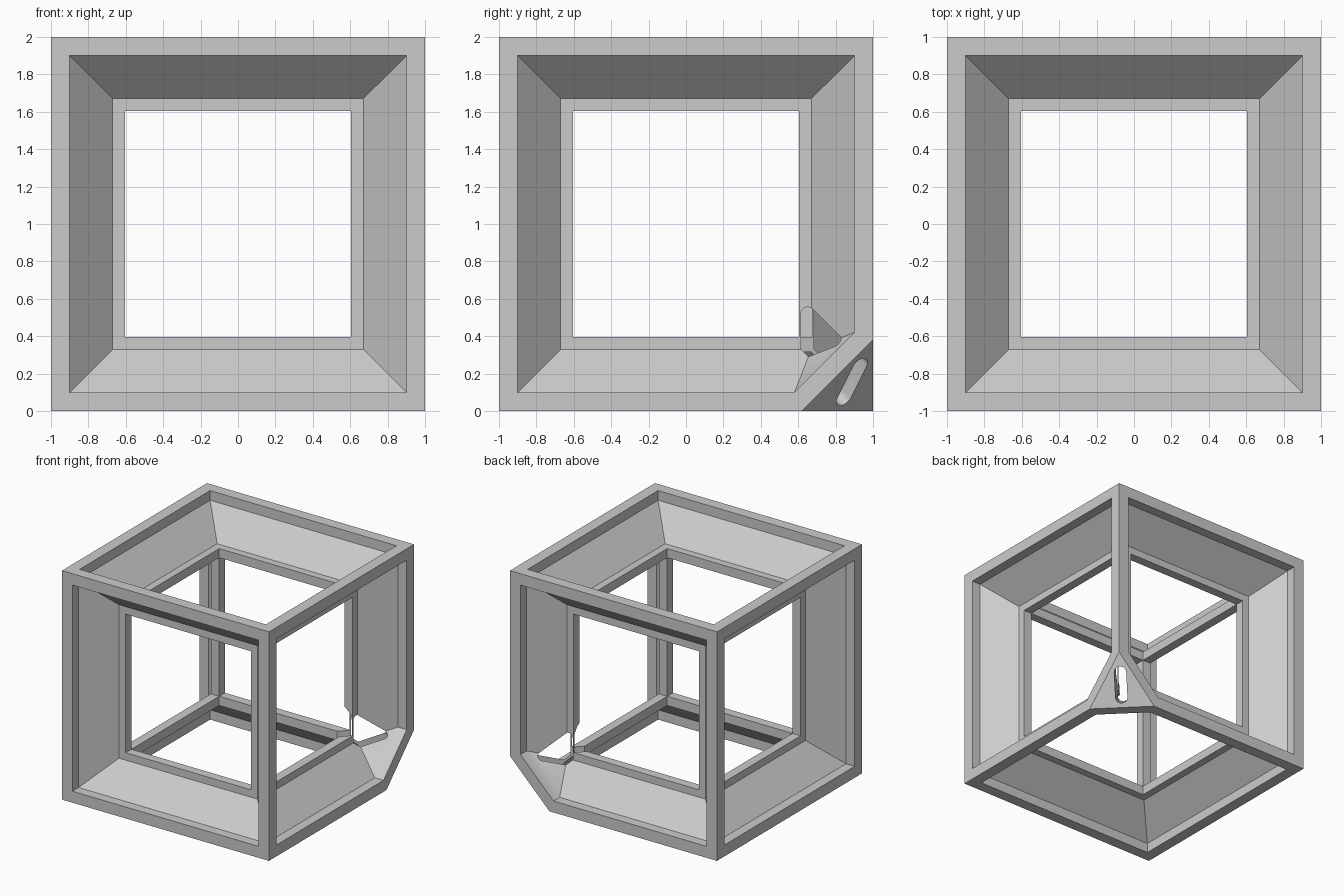
import bpy, bmesh, math
from mathutils import Vector
from itertools import product

if "Cube" in bpy.data.objects:
    bpy.data.objects.remove(bpy.data.objects["Cube"])

CUT = (1, 1, -1)                    # chamfered corner, relative to the cube centre
CENTRE = Vector((0, 0, 1))
RIM, LIP, SHELF, OPEN = 0.9, 0.085, 0.315, 0.605   # rim half width, lip depth, shelf depth, opening half width
SHELF_HALF = 0.67


def hull(name, points):
    """Convex solid around points given relative to the cube centre."""
    bm = bmesh.new()
    for p in points:
        bm.verts.new(Vector(p) + CENTRE)
    res = bmesh.ops.convex_hull(bm, input=bm.verts)
    loose = [v for v in bm.verts if not v.link_faces]
    bmesh.ops.delete(bm, geom=loose, context='VERTS')
    bmesh.ops.dissolve_limit(bm, angle_limit=0.01, verts=bm.verts, edges=bm.edges)
    bmesh.ops.recalc_face_normals(bm, faces=bm.faces)
    me = bpy.data.meshes.new(name)
    bm.to_mesh(me)
    bm.free()
    ob = bpy.data.objects.new(name, me)
    bpy.context.collection.objects.link(ob)
    return ob


cutters = []

# Outer cube with one corner sliced off
corners = [c for c in product((-1, 1), repeat=3) if c != CUT]
for i in range(3):
    p = list(CUT)
    p[i] *= 0.62
    corners.append(p)
frame = hull("cube_frame", corners)

# Tapered recess in each face
for i, s in product(range(3), (-1, 1)):
    j, k = (i + 1) % 3, (i + 2) % 3

    def at(a, b, depth):
        p = [0, 0, 0]
        p[i], p[j], p[k] = s * (1 - depth), a, b
        return p

    pts = []
    for a, b in product((-1, 1), repeat=2):
        clipped = s == CUT[i] and (a, b) == (CUT[j], CUT[k])
        rim = [(0.58, RIM), (RIM, 0.58)] if clipped else [(RIM, RIM)]
        for u, v in rim:
            pts += [at(a * u, b * v, -0.2), at(a * u, b * v, LIP)]
        pts.append(at(a * SHELF_HALF, b * SHELF_HALF, SHELF))
    cutters.append(hull("recess_cutter", pts))

# Square openings through the three axes
for i in range(3):
    size = [OPEN] * 3
    size[i] = 0.8
    cutters.append(hull("opening_cutter",
                        [[q * w for q, w in zip(c, size)] for c in product((-1, 1), repeat=3)]))

# Oblong slot driven through the sliced corner
low, high = Vector((0.8455, 0.8455, -0.929)), Vector((0.93, 0.93, -0.76))
along, across = Vector((1, 1, 2)).normalized(), Vector((1, -1, 0)).normalized()
inward = Vector((-1, -1, 1))
pts = []
for n in range(17):
    t = math.pi * n / 16
    side, tip = across * math.cos(t) * 0.05, along * math.sin(t) * 0.05
    for depth in (-0.1, 0.45):
        pts += [high + side + tip + inward * depth, low + side - tip + inward * depth]
cutters.append(hull("slot_cutter", pts))

# Carve the frame
for c in cutters:
    c.hide_render = True
    c.hide_set(True)
    m = frame.modifiers.new(c.name, 'BOOLEAN')
    m.operation, m.solver, m.object = 'DIFFERENCE', 'EXACT', c
bpy.context.view_layer.objects.active = frame
frame.select_set(True)
for m in list(frame.modifiers):
    bpy.ops.object.modifier_apply(modifier=m.name)
for c in cutters:
    bpy.data.objects.remove(c)
bpy.ops.object.shade_smooth_by_angle(angle=math.radians(25))
